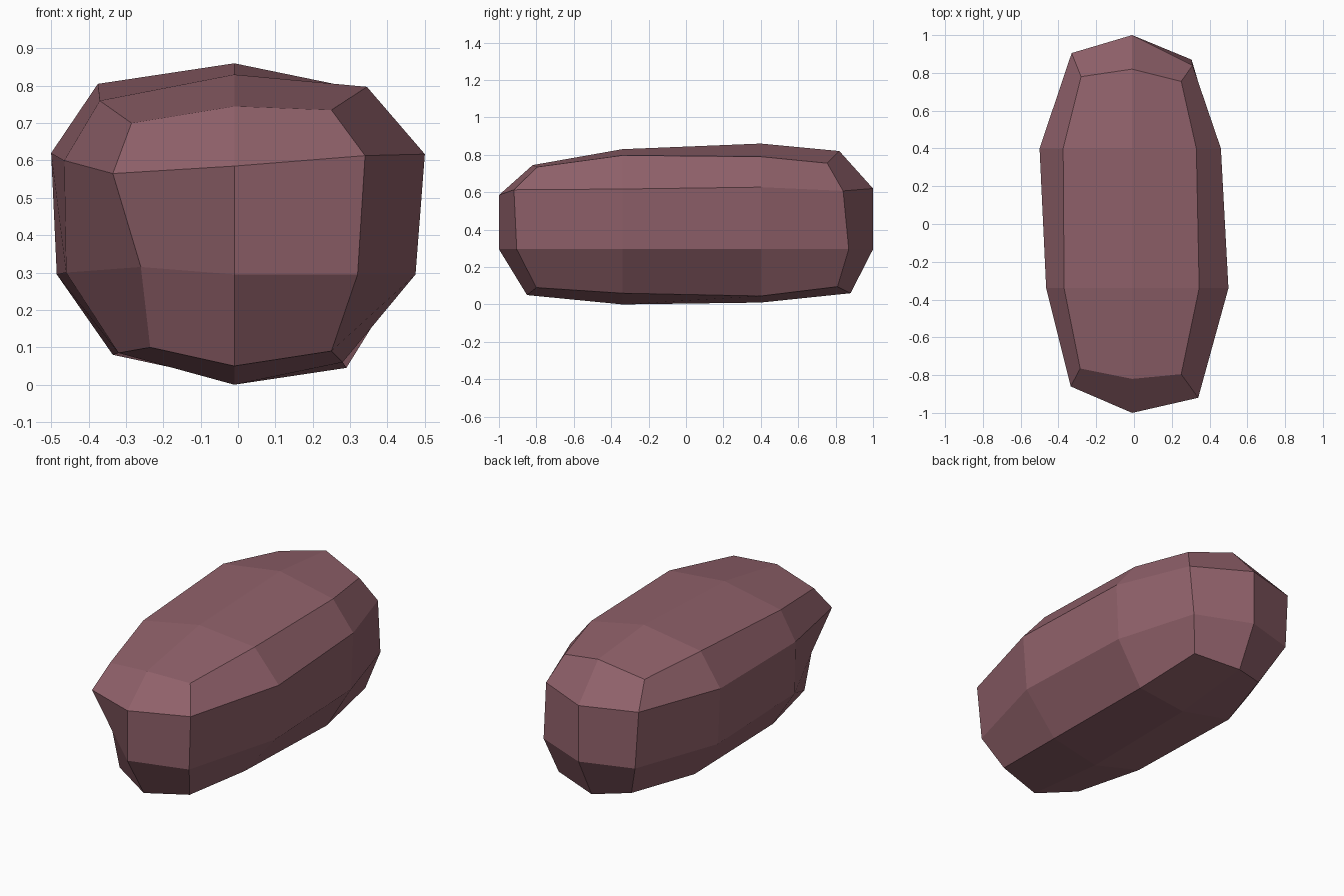
import bpy
import bmesh
from itertools import product

default_cube = bpy.data.objects.get("Cube")
if default_cube:
    bpy.data.objects.remove(default_cube, do_unlink=True)

# Colour
stone = bpy.data.materials.new("dusty mauve stone")
stone.use_nodes = True
colour = (.28, .12, .145, 1)
stone.diffuse_color = colour
stone.node_tree.nodes["Principled BSDF"].inputs["Base Color"].default_value = colour

# Four height levels, bottom to top. Widths and heights run front to back
# through four stations; the end reaches run right, middle, left.
levels = [
    dict(name="underside",
         right_width=(.235, .32, .335, .21), left_width=(.25, .28, .29, .25),
         front_reach=(.75, .85, .8), back_reach=(.8, .88, .81),
         right_height=(.1, .085, .08, .09), middle_height=(.05, 0, .01, .06),
         left_height=(.09, .06, .045, .095)),
    dict(name="lower band",
         right_width=(.26, .46, .485, .31), left_width=(.32, .475, .445, .305),
         front_reach=(.78, 1, .905), back_reach=(.91, 1, .87),
         right_height=(.315, .3, .295, .3), middle_height=[.295] * 4,
         left_height=[.295] * 4),
    dict(name="upper band",
         right_width=(.335, .465, .5, .33), left_width=(.34, .5, .46, .31),
         front_reach=(.86, 1, .92), back_reach=(.905, 1, .84),
         right_height=(.565, .6, .62, .63), middle_height=(.585, .6, .6, .62),
         left_height=(.613, .617, .627, .607)),
    dict(name="crown",
         right_width=(.285, .37, .375, .28), left_width=(.25, .345, .33, .25),
         front_reach=(.765, .82, .795), back_reach=(.78, .82, .755),
         right_height=(.7, .76, .805, .76), middle_height=(.745, .83, .86, .82),
         left_height=(.735, .797, .79, .755)),
]
last = (2, 3, 3)


def place(column, station, level):
    """Position of one corner of the faceted boulder."""
    row = levels[level]
    side = ("right", "middle", "left")[column]
    x = (-row["right_width"][station], -.01, row["left_width"][station])[column]
    y = (-row["front_reach"][column], -.34, .4, row["back_reach"][column])[station]
    return x, y, row[side + "_height"][station]


# Boulder: a block of cells whose outer corners are placed by the levels
bm = bmesh.new()
corners = {}


def corner(key):
    if key not in corners:
        corners[key] = bm.verts.new(place(*key))
    return corners[key]


for axis in range(3):
    across, along = [a for a in range(3) if a != axis]
    for end in (0, last[axis]):
        for u, v in product(range(last[across]), range(last[along])):
            quad = []
            for du, dv in ((0, 0), (1, 0), (1, 1), (0, 1)):
                key = [0, 0, 0]
                key[axis], key[across], key[along] = end, u + du, v + dv
                quad.append(corner(tuple(key)))
            bm.faces.new(quad)

bmesh.ops.recalc_face_normals(bm, faces=bm.faces)
mesh = bpy.data.meshes.new("boulder")
bm.to_mesh(mesh)
bm.free()
mesh.materials.append(stone)
boulder = bpy.data.objects.new("boulder", mesh)
bpy.context.collection.objects.link(boulder)
